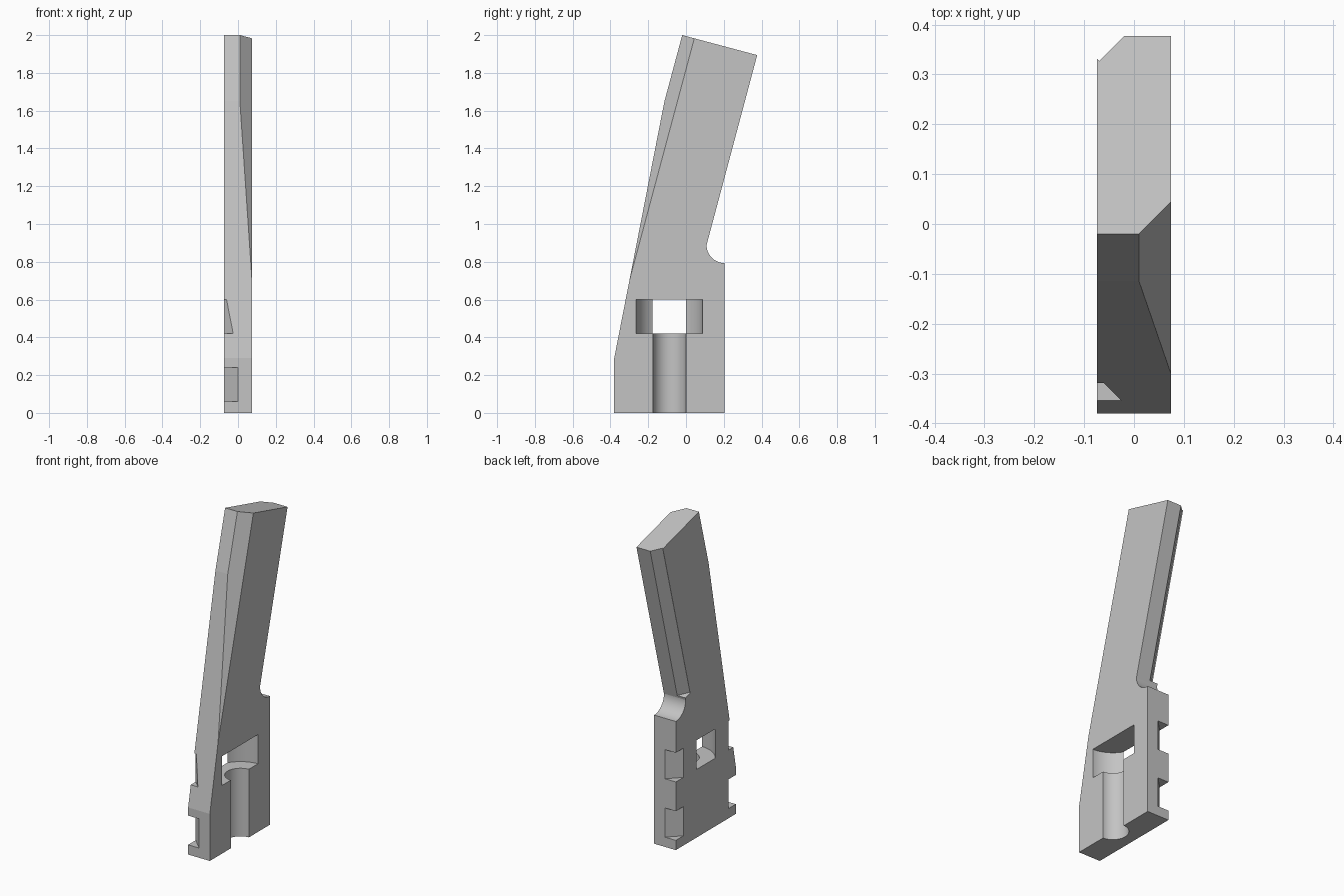
import bpy, bmesh, math

cube = bpy.data.objects.get("Cube")
if cube:
    bpy.data.objects.remove(cube, do_unlink=True)

HALF = 0.074                     # half thickness of the plate
TILT = math.tan(math.radians(15))  # lean of the upper arm
MID = -0.0875                    # middle of the base along y

grey = bpy.data.materials.new("light_grey")
grey.use_nodes = True
colour = (0.55, 0.55, 0.55, 1)
grey.diffuse_color = colour
grey.node_tree.nodes["Principled BSDF"].inputs["Base Color"].default_value = colour


def prism(name, ring_a, ring_b):
    """Solid between two matching rings of points."""
    bm = bmesh.new()
    a = [bm.verts.new(p) for p in ring_a]
    b = [bm.verts.new(p) for p in ring_b]
    bm.faces.new(a)
    bm.faces.new(b)
    n = len(a)
    for i in range(n):
        j = (i + 1) % n
        bm.faces.new((a[i], a[j], b[j], b[i]))
    bmesh.ops.recalc_face_normals(bm, faces=bm.faces)
    mesh = bpy.data.meshes.new(name)
    bm.to_mesh(mesh)
    bm.free()
    obj = bpy.data.objects.new(name, mesh)
    bpy.context.collection.objects.link(obj)
    mesh.materials.append(grey)
    return obj


def upright(name, outline, z0, z1):
    return prism(name, [(x, y, z0) for x, y in outline], [(x, y, z1) for x, y in outline])


def leaning(name, outline, low, high):
    """Prism along the arm; the outline lies in the sloping end face."""
    def ring(d):
        return [(x, y + TILT * d, 2 - (y + 0.02) * TILT + d) for x, y in outline]
    return prism(name, ring(low), ring(high))


def circle(x, y, r, n=128):
    return [(x + r * math.cos(2 * math.pi * i / n), y + r * math.sin(2 * math.pi * i / n))
            for i in range(n)]


# Side profile of the base and arm, with a round hollow behind the arm
profile = [(-0.38, 0), (0.205, 0), (0.205, 0.793)]
for i in range(1, 33):
    a = math.radians(270 - 90 * i / 32)
    profile.append((0.205 + 0.096 * math.cos(a), 0.889 + 0.096 * math.sin(a)))
profile += [(0.377, 1.894), (-0.02, 2), (-0.114, 1.65), (-0.38, 0.29)]
body = prism("grip_half", [(-HALF, y, z) for y, z in profile],
             [(HALF, y, z) for y, z in profile])

# Screw bore and wider head pocket, open on one side
cutters = [
    upright("bore_cutter", circle(0.078, MID, 0.088), -0.1, 0.5),
    upright("pocket_cutter", circle(0.078, MID, 0.176), 0.42, 0.6),
]

# Corner notches, two at the back edge and two mirrored at the front
corner = [(0.02, 0.3125), (-0.1, 0.1925), (-0.1, 0.3125)]
for side in (1, -1):
    for z in (0.06, 0.42):
        cutters.append(upright("notch_cutter", [(x, MID + side * y) for x, y in corner],
                               z, z + 0.18))

# Bevels on opposite edges of the arm
cutters.append(leaning("front_bevel_cutter", [(-0.03, -0.06), (0.12, 0.09), (0.12, -0.06)],
                       -1.6, 0.2))
cutters.append(leaning("back_bevel_cutter",
                       [(0, 0.397), (-0.07, 0.327), (-0.11, 0.367), (-0.04, 0.437)],
                       -0.99, 0.2))

# Cut, then discard the cutters
bpy.context.view_layer.objects.active = body
for c in cutters:
    c.hide_render = True
    mod = body.modifiers.new(c.name, "BOOLEAN")
    mod.operation = "DIFFERENCE"
    mod.solver = "EXACT"
    mod.object = c
    bpy.ops.object.modifier_apply(modifier=mod.name)
    bpy.data.objects.remove(c, do_unlink=True)

# Smooth the round cuts only
bpy.ops.object.select_all(action="DESELECT")
body.select_set(True)
bpy.ops.object.shade_smooth_by_angle(angle=math.radians(3.3))
